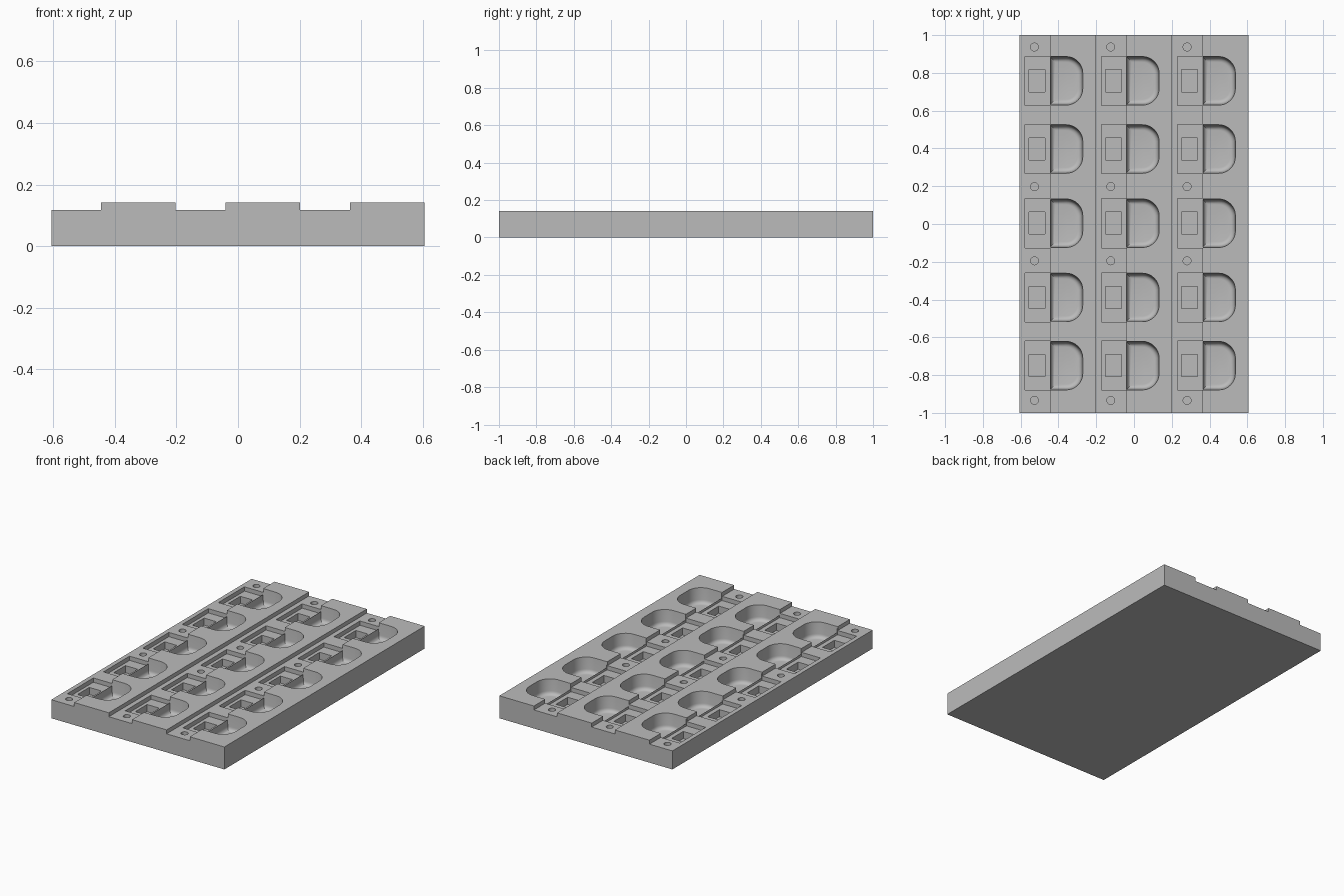
import bpy, bmesh, math

if "Cube" in bpy.data.objects:
    bpy.data.objects.remove(bpy.data.objects["Cube"])

LOW, HIGH, ABOVE = 0.117, 0.142, 0.2
RECESS_Z, FLOOR_Z = 0.09, 0.045
STEPS = (-0.445, -0.041, 0.363)            # x of the step in each strip
ROWS = (0.758, 0.397, 0.004, -0.389, -0.75)
PINS = (0.937, 0.198, -0.195, -0.934)

grey = bpy.data.materials.new("plain_grey")
grey.use_nodes = True
COLOUR = (0.5, 0.5, 0.5, 1)
grey.diffuse_color = COLOUR
grey.node_tree.nodes["Principled BSDF"].inputs["Base Color"].default_value = COLOUR


def loft(bm, rings):
    """Closed solid through rings of equal point count."""
    rings = [[bm.verts.new(p) for p in ring] for ring in rings]
    n = len(rings[0])
    bm.faces.new(rings[0][::-1])
    bm.faces.new(rings[-1])
    for a, b in zip(rings, rings[1:]):
        for i in range(n):
            j = (i + 1) % n
            bm.faces.new((a[i], a[j], b[j], b[i]))


def box(bm, x0, x1, y0, y1, z0, z1):
    outline = ((x0, y0), (x1, y0), (x1, y1), (x0, y1))
    loft(bm, [[(x, y, z) for x, y in outline] for z in (z0, z1)])


def d_ring(sx, cy, inset, z):
    """D outline, square on the left and rounded on the right."""
    x0, x1 = sx - 0.001 + inset, sx + 0.174 - inset
    h, r = 0.1285 - inset, 0.088 - inset
    pts = [(x0, cy - h, z)]
    for side in (-1, 1):
        for k in range(9):
            a = math.radians(k * 11.25 + (-90 if side < 0 else 0))
            pts.append((x1 - r + r * math.cos(a), cy + side * (h - r) + r * math.sin(a), z))
    return pts + [(x0, cy + h, z)]


def make(name, build):
    bm = bmesh.new()
    build(bm)
    bmesh.ops.recalc_face_normals(bm, faces=bm.faces)
    mesh = bpy.data.meshes.new(name)
    bm.to_mesh(mesh)
    bm.free()
    mesh.materials.append(grey)
    obj = bpy.data.objects.new(name, mesh)
    bpy.context.collection.objects.link(obj)
    return obj


def tray(bm):
    # Stepped profile run front to back
    profile = [(-0.605, 0), (0.605, 0), (0.605, HIGH)]
    for sx, left in zip(STEPS[::-1], (0.201, -0.203, -0.605)):
        profile += [(sx, HIGH), (sx, LOW), (left, LOW)]
        if left > -0.6:
            profile.append((left, HIGH))
    loft(bm, [[(x, y, z) for x, z in profile] for y in (-1, 1)])


def recesses(bm):
    for sx in STEPS:
        for cy in ROWS:
            box(bm, sx - 0.132, sx + 0.002, cy - 0.13, cy + 0.13, RECESS_Z, ABOVE)


def pockets(bm):
    # Slightly drafted walls running into a rounded floor edge
    section = [(0.0, ABOVE), (0.0, HIGH), (0.006, FLOOR_Z + 0.024)]
    for k in range(1, 6):
        a = math.radians(18 * k)
        section.append((0.03 - 0.024 * math.cos(a), FLOOR_Z + 0.024 * (1 - math.sin(a))))
    for sx in STEPS:
        for cy in ROWS:
            loft(bm, [d_ring(sx, cy, i, z) for i, z in section[::-1]])


def holes(bm):
    for sx in STEPS:
        for cy in ROWS:
            box(bm, sx - 0.111, sx - 0.026, cy - 0.058, cy + 0.059, FLOOR_Z, ABOVE)
        for py in PINS:
            ring = [(sx - 0.082 + 0.021 * math.cos(a), py + 0.021 * math.sin(a))
                    for a in (math.tau * k / 24 for k in range(24))]
            loft(bm, [[(x, y, z) for x, y in ring] for z in (0.06, ABOVE)])


body = make("stepped_tray", tray)
cutters = [make("recess_cutter", recesses), make("pocket_cutter", pockets), make("hole_cutter", holes)]
for cutter in cutters:
    cutter.hide_render = True
    mod = body.modifiers.new(cutter.name, "BOOLEAN")
    mod.operation, mod.solver, mod.object = "DIFFERENCE", "EXACT", cutter

# Bake the cuts and drop the cutters
bpy.context.view_layer.update()
cut = bpy.data.meshes.new_from_object(body.evaluated_get(bpy.context.evaluated_depsgraph_get()))
body.modifiers.clear()
body.data = cut
for cutter in cutters:
    bpy.data.objects.remove(cutter)

bpy.ops.object.select_all(action="DESELECT")
body.select_set(True)
bpy.context.view_layer.objects.active = body
bpy.ops.object.shade_smooth_by_angle(angle=math.radians(30))
